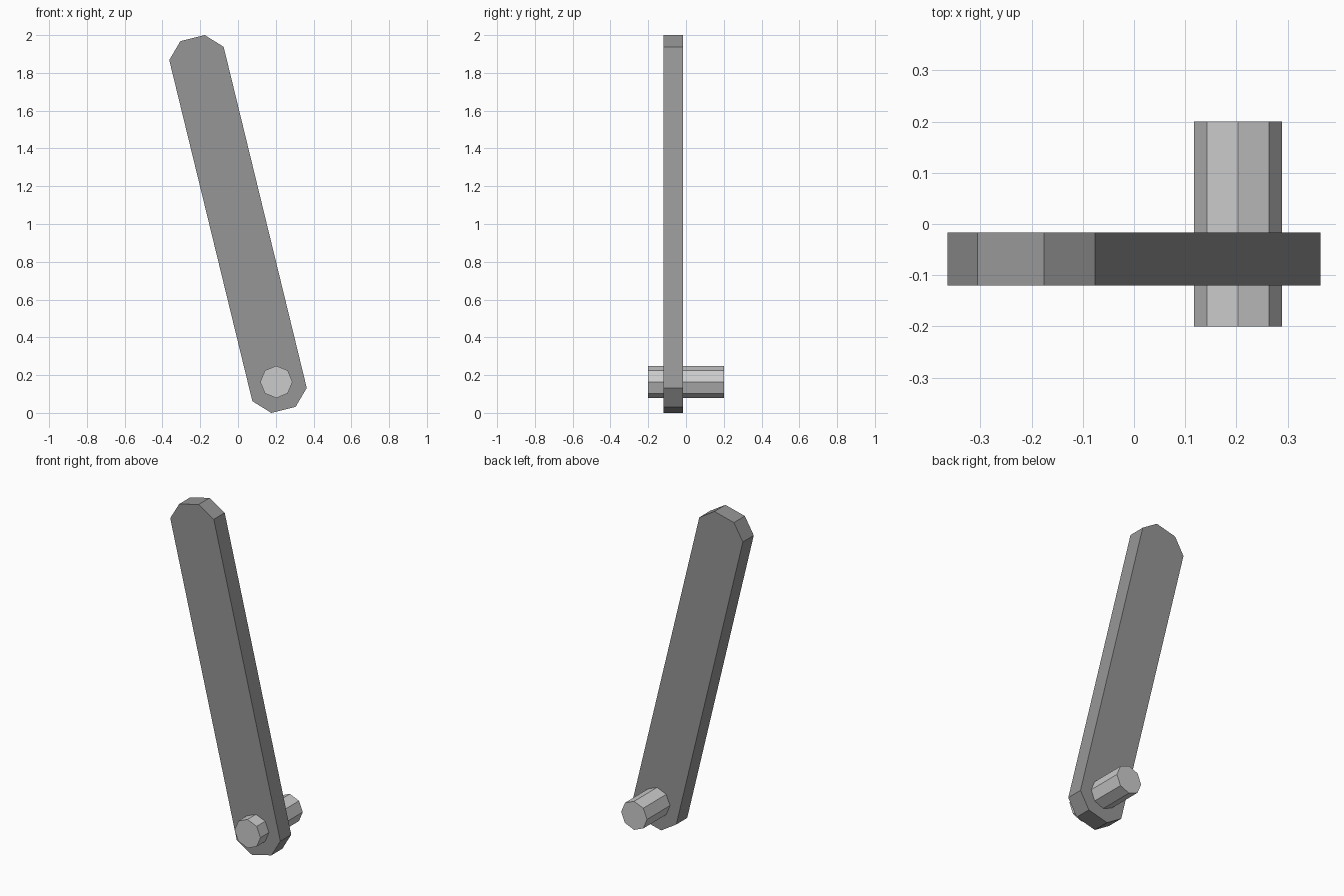
import bpy, bmesh
from math import pi, cos, sin

if "Cube" in bpy.data.objects:
    bpy.data.objects.remove(bpy.data.objects["Cube"])


def prism(name, profile, y0, y1):
    """Extrude an x-z outline from y0 to y1."""
    bm = bmesh.new()
    face = bm.faces.new([bm.verts.new((x, y0, z)) for x, z in profile])
    new = bmesh.ops.extrude_face_region(bm, geom=[face])["geom"]
    verts = [v for v in new if isinstance(v, bmesh.types.BMVert)]
    bmesh.ops.translate(bm, verts=verts, vec=(0, y1 - y0, 0))
    bmesh.ops.recalc_face_normals(bm, faces=bm.faces)
    mesh = bpy.data.meshes.new(name)
    bm.to_mesh(mesh)
    bm.free()
    obj = bpy.data.objects.new(name, mesh)
    bpy.context.collection.objects.link(obj)
    return obj


# Leaning arm: one chamfered end, repeated by a half turn about its centre
end = [(-0.364, 1.868), (-0.305, 1.968), (-0.176, 2.0), (-0.076, 1.938)]
arm = prism("lever_arm", end + [(-x, 2 - z) for x, z in end], -0.12, -0.017)
dark = bpy.data.materials.new("dark_grey")
dark.diffuse_color = (0.305, 0.305, 0.305, 1)
dark.use_nodes = True
dark.node_tree.nodes["Principled BSDF"].inputs["Base Color"].default_value = dark.diffuse_color
arm.data.materials.append(dark)

# Octagonal pivot pin through the lower end
r = 0.0855
pin = [(0.203 + r * cos(i * pi / 4), 0.164 + r * sin(i * pi / 4)) for i in range(8)]
prism("pivot_pin", pin, -0.2, 0.2)
